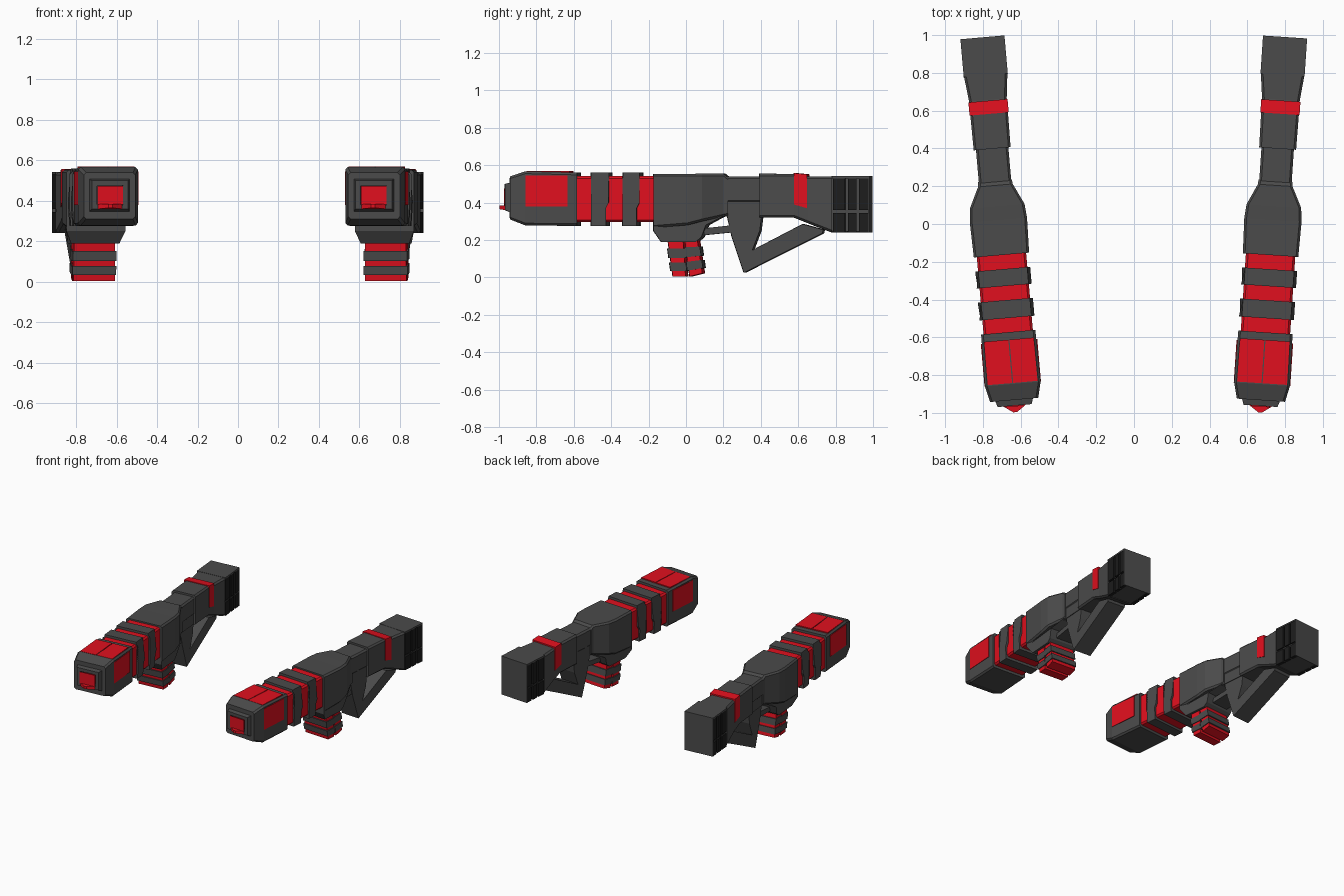
import bpy, bmesh
from math import radians
from mathutils import Matrix


def material(name, rgb):
    m = bpy.data.materials.new(name)
    m.diffuse_color = (*rgb, 1)
    return m


GREY = material("dark_grey", (0.07, 0.07, 0.07))
RED = material("red", (0.75, 0.005, 0.013))
BLACK = material("black", (0.012, 0.012, 0.012))
place = Matrix()


def finish(bm, name, mat):
    bmesh.ops.recalc_face_normals(bm, faces=bm.faces)
    mesh = bpy.data.meshes.new(name)
    bm.to_mesh(mesh)
    bm.free()
    mesh.materials.append(mat)
    ob = bpy.data.objects.new(name, mesh)
    bpy.context.collection.objects.link(ob)
    ob.matrix_world = place
    return ob


def loft(name, sections, mat=GREY, c=0.012):
    """Skin chamfered rectangles (y, half width, z low, z high) along y."""
    bm = bmesh.new()
    rings = []
    for y, w, a, b in sections:
        pts = [(-w + c, a), (w - c, a), (w, a + c), (w, b - c),
               (w - c, b), (-w + c, b), (-w, b - c), (-w, a + c)]
        rings.append([bm.verts.new((x, y, z)) for x, z in pts])
    for r, s in zip(rings, rings[1:]):
        for i in range(8):
            j = (i + 1) % 8
            bm.faces.new((r[i], r[j], s[j], s[i]))
    bm.faces.new(rings[0])
    bm.faces.new(rings[-1])
    return finish(bm, name, mat)


def prism(name, pts, w=0.1, mat=GREY):
    """Extrude a side profile (y, z[, half width]) across x."""
    bm = bmesh.new()
    l, r = ([bm.verts.new((s * (p[2] if len(p) > 2 else w), p[0], p[1])) for p in pts]
            for s in (-1, 1))
    n = len(pts)
    for i in range(n):
        j = (i + 1) % n
        bm.faces.new((l[i], l[j], r[j], r[i]))
    bm.faces.new(l)
    bm.faces.new(r)
    return finish(bm, name, mat)


def box(name, x, y, z, mat=GREY):
    bm = bmesh.new()
    bmesh.ops.create_cube(bm, size=1)
    for v in bm.verts:
        v.co = [lo + (hi - lo) * (t + 0.5) for (lo, hi), t in zip((x, y, z), v.co)]
    return finish(bm, name, mat)


def build_gun(tag):
    # Muzzle frame with a red bore
    loft(tag + "_muzzle", [(-0.92, 0.105, 0.34, 0.51), (-0.965, 0.09, 0.36, 0.50),
                           (-0.965, 0.064, 0.38, 0.475), (-0.90, 0.064, 0.38, 0.475)], c=0.001)
    loft(tag + "_muzzle_bore", [(-0.97, 0.063, 0.381, 0.474), (-0.97, 0.05, 0.39, 0.465),
                                (-0.91, 0.045, 0.40, 0.46)], RED, c=0.001)
    prism(tag + "_muzzle_lip", [(-1.0, 0.365, 0.01), (-0.965, 0.36, 0.06),
                                (-0.965, 0.385, 0.06), (-1.0, 0.385, 0.01)], mat=RED)

    # Front barrel block with red panels on top and sides
    loft(tag + "_front_block", [(-0.935, 0.128, 0.31, 0.54), (-0.85, 0.148, 0.278, 0.567),
                                (-0.575, 0.144, 0.275, 0.56)])
    for s in (-1, 1):
        box(tag + "_top_panel", sorted((s * 0.003, s * 0.132)), (-0.845, -0.615), (0.54, 0.569), RED)
        box(tag + "_side_panel", sorted((s * 0.13, s * 0.15)), (-0.85, -0.625), (0.38, 0.545), RED)

    # Ribbed barrel: red core with grey ribs
    loft(tag + "_barrel_core", [(-0.6, 0.131, 0.295, 0.542), (-0.14, 0.131, 0.295, 0.542)], RED)
    for a, b in ((-0.5, -0.405), (-0.33, -0.24)):
        prism(tag + "_barrel_rib", [(a, 0.545, 0.13), (a, 0.56, 0.13), (b, 0.56, 0.13), (b, 0.40, 0.146),
                                    (b - 0.015, 0.37, 0.146), (b - 0.015, 0.275, 0.14),
                                    (a, 0.275, 0.14), (a, 0.37, 0.146), (a, 0.53, 0.146)])

    # Receiver, tapering to the neck, and its lower housing
    loft(tag + "_receiver", [(-0.165, 0.147, 0.265, 0.553), (0.02, 0.152, 0.28, 0.553),
                             (0.095, 0.145, 0.30, 0.555), (0.205, 0.092, 0.325, 0.555),
                             (0.23, 0.09, 0.33, 0.535)])
    prism(tag + "_lower_housing", [(-0.165, 0.30, 0.146), (0.22, 0.335, 0.085), (0.115, 0.28, 0.13),
                                   (0.09, 0.215, 0.12), (0.06, 0.19, 0.12), (-0.125, 0.19, 0.12),
                                   (-0.165, 0.25, 0.146)])

    # Two-part grip: slanted red cores with stepped grey bands
    halves = (((-0.095, 0.20), (-0.005, 0.20), (-0.068, 0.005), (0.008, 0.005)),
              ((-0.005, 0.21), (0.07, 0.21), (0.022, 0.005), (0.098, 0.022)))
    for k, (tf, tb, bf, bb) in enumerate(halves):
        def at(t, grow):
            f = [bf[i] + (tf[i] - bf[i]) * t for i in (0, 1)]
            b = [bb[i] + (tb[i] - bb[i]) * t for i in (0, 1)]
            return [(f[0] - grow, f[1]), (b[0] + grow, b[1])]
        prism(tag + "_grip_core", at(0, -0.004) + at(1, -0.004)[::-1], 0.102, RED)
        for lo, hi in ((0.15, 0.38), (0.5, 0.76)):
            prism(tag + "_grip_band", at(lo, 0.004) + at(hi, 0.004)[::-1], 0.108)

    # Neck, rear body, red collar
    loft(tag + "_neck", [(0.21, 0.086, 0.40, 0.54), (0.41, 0.086, 0.40, 0.54)])
    prism(tag + "_neck_underside", [(0.21, 0.42), (0.41, 0.42), (0.41, 0.325), (0.21, 0.325)], 0.08)
    loft(tag + "_rear_body", [(0.40, 0.098, 0.32, 0.555), (0.585, 0.1, 0.32, 0.553),
                              (0.66, 0.1, 0.29, 0.54), (0.79, 0.115, 0.24, 0.54)])
    prism(tag + "_rear_collar", [(0.585, 0.558), (0.655, 0.551), (0.655, 0.37), (0.585, 0.39)], 0.104, RED)

    # Butt block: core, top cover, end plate and split side slats
    box(tag + "_butt_core", (-0.1, 0.1), (0.78, 0.985), (0.245, 0.53))
    box(tag + "_butt_cover", (-0.117, 0.117), (0.79, 0.992), (0.53, 0.542))
    box(tag + "_butt_plate", (-0.117, 0.117), (0.985, 0.992), (0.24, 0.542))
    for a, b in ((0.795, 0.86), (0.875, 0.92), (0.935, 0.985)):
        for lo, hi in ((0.24, 0.345), (0.36, 0.53)):
            for s in (-1, 1):
                box(tag + "_butt_slat", sorted((s * 0.09, s * 0.115)), (a, b), (lo, hi), BLACK)

    # Angular stock brace and guard bar
    prism(tag + "_stock_post", [(0.225, 0.33), (0.41, 0.33), (0.40, 0.25), (0.36, 0.145),
                                (0.315, 0.025), (0.25, 0.22)], 0.075)
    prism(tag + "_stock_arm", [(0.315, 0.025), (0.36, 0.145), (0.63, 0.285), (0.74, 0.255),
                               (0.735, 0.235), (0.5, 0.118)], 0.075)
    prism(tag + "_guard_bar", [(0.10, 0.226), (0.26, 0.242), (0.26, 0.28), (0.10, 0.262)], 0.07)


# Two guns side by side, each toed slightly inwards at the muzzle
for tag, x, yaw in (("left_gun", -0.716, 5.0), ("right_gun", 0.734, -3.8)):
    place = Matrix.Translation((x, 0, 0)) @ Matrix.Rotation(radians(yaw), 4, 'Z')
    build_gun(tag)
